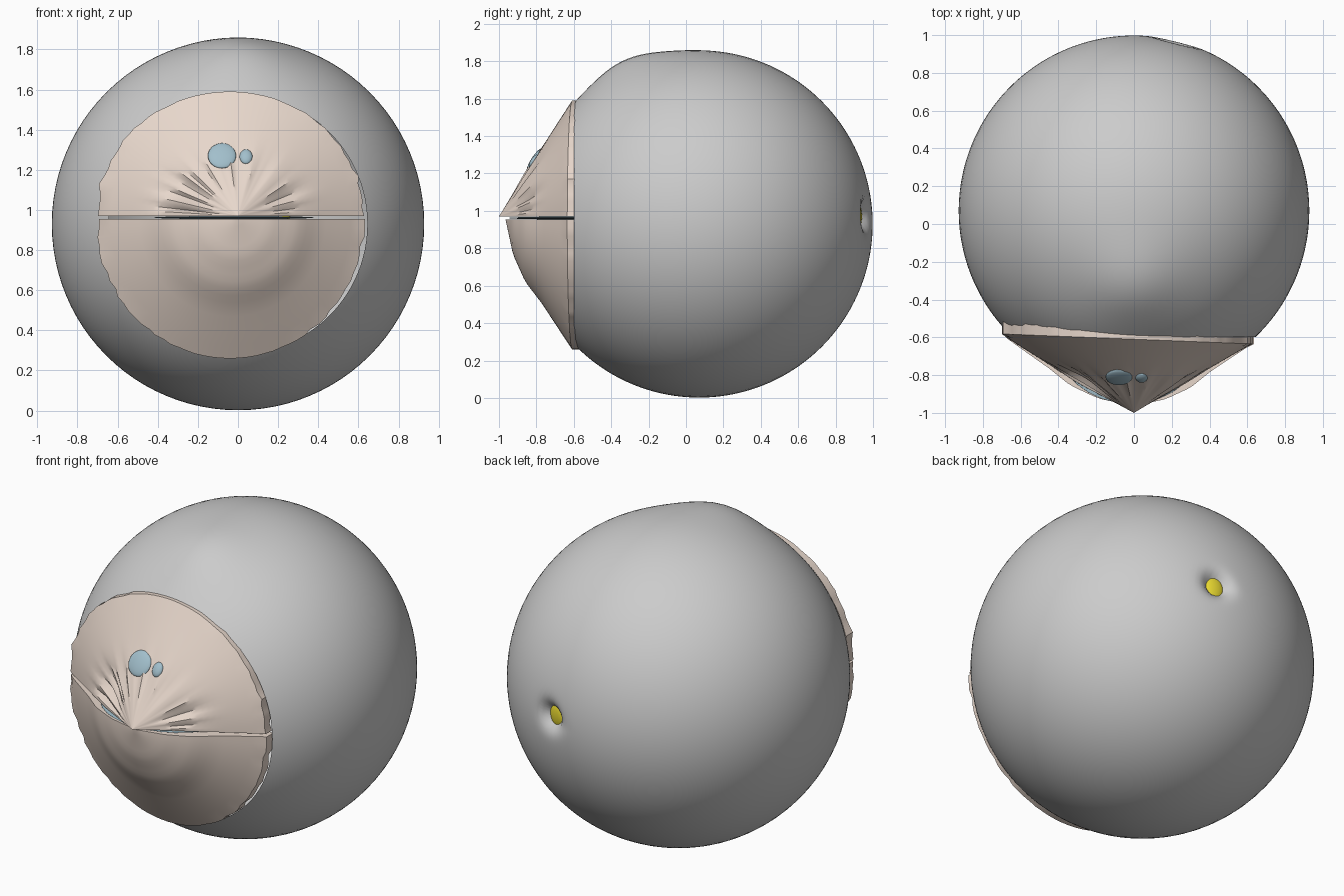
import bpy, bmesh, math, random
from mathutils import Vector

if "Cube" in bpy.data.objects:
    bpy.data.objects.remove(bpy.data.objects["Cube"])

random.seed(4)
CENTRE = Vector((0, 0.07, 0.93))
DENT = Vector((0.22, 0.965, 0.97))


def material(name, rgb):
    m = bpy.data.materials.new(name)
    m.diffuse_color = (*rgb, 1)
    m.use_nodes = True
    m.node_tree.nodes["Principled BSDF"].inputs["Base Color"].default_value = m.diffuse_color
    return m


beige = material("beige", (0.80, 0.68, 0.60))
blue = material("pale_blue", (0.36, 0.52, 0.60))
yellow = material("yellow", (0.80, 0.68, 0.03))


def make(name, rows, mat=None, closed=False, angle=40, cap=None):
    """Skin rows of points into a quad surface."""
    bm = bmesh.new()
    grid = [[bm.verts.new(p) for p in row] for row in rows]
    n = len(grid[0])
    for a, b in zip(grid, grid[1:]):
        for i in range(n if closed else n - 1):
            j = (i + 1) % n
            bm.faces.new((a[i], a[j], b[j], b[i]))
    if cap:
        left = [r[-1] for r in grid]
        right = [r[0] for r in grid[1:]]
        bm.faces.new(left[::-1] + right)
    bmesh.ops.remove_doubles(bm, verts=bm.verts, dist=1e-5)
    bmesh.ops.recalc_face_normals(bm, faces=bm.faces)
    mesh = bpy.data.meshes.new(name)
    bm.to_mesh(mesh)
    bm.free()
    ob = bpy.data.objects.new(name, mesh)
    bpy.context.collection.objects.link(ob)
    if mat:
        mesh.materials.append(mat)
    finish(ob, angle)
    return ob


def finish(ob, angle=40):
    bpy.ops.object.select_all(action='DESELECT')
    ob.select_set(True)
    bpy.context.view_layer.objects.active = ob
    bpy.ops.object.shade_smooth_by_angle(angle=math.radians(angle))


def ellipsoid(name, loc, radii, mat, rot=(0, 0, 0)):
    bpy.ops.mesh.primitive_uv_sphere_add(segments=32, ring_count=16, location=loc, rotation=rot)
    ob = bpy.context.object
    ob.name = name
    ob.scale = radii
    ob.data.materials.append(mat)
    finish(ob)


# Round body, turned about the y axis, open behind the face, dented at the back
rows = []
for k in range(73):
    u = math.radians(136) * k / 72
    row = []
    for i in range(96):
        t = 2 * math.pi * i / 96
        d = Vector((math.sin(u) * math.cos(t), math.cos(u), math.sin(u) * math.sin(t)))
        p = CENTRE + d * 0.928
        bump = (p - Vector((0, -0.32, 1.78))).length
        p += d * 0.035 * math.exp(-(bump / 0.22) ** 2)
        q = (p - DENT).length
        p -= d * 0.09 * math.exp(-(q / 0.065) ** 2)
        row.append(p)
    rows.append(row)
make("body", rows, closed=True)

# Yellow stud sunk in the dent
ellipsoid("back_stud", (0.205, 0.915, 0.97), (0.055, 0.022, 0.07), yellow, (0, 0, -0.25))


def lookup(profile, s):
    for (a, ya), (b, yb) in zip(profile, profile[1:]):
        if s <= b:
            return ya + (yb - ya) * (s - a) / (b - a)
    return profile[-1][1]


def half_face(name, profile, z0, height, crease, cap=False):
    """Half fan spreading from the nose tip to the rim, with a short rim band."""
    n, m = 48, 20
    folds = [random.uniform(-1, 1) * crease for _ in range(n + 1)]
    jag = [random.uniform(-0.012, 0.012) for _ in range(n + 1)]
    rows = []
    for k in range(m + 2):
        s = min(k / m, 1)
        row = []
        for i in range(n + 1):
            t = math.pi * i / n
            x = s * (-0.04 + (0.665 + jag[i] * (s == 1)) * math.cos(t))
            y = lookup(profile, s) - 0.04 * x * s
            if k > m:
                y += 0.055 + jag[i]
            # Folds around the nose, deepest low on the left side
            deep = math.exp(-((t - 2.75) / 0.28) ** 2) + 0.4 * math.exp(-((t - 0.25) / 0.2) ** 2)
            ring = math.exp(-((s - 0.4) / 0.17) ** 2)
            y += ring * (folds[i] * (0.25 + deep) + deep * crease)
            row.append((x, y, z0 + s * height * math.sin(t)))
        rows.append(row)
    return make(name, rows, beige, angle=35, cap=cap)


# Pointed upper face and bulging lower jaw
half_face("upper_face", [(0, -1.0), (0.5, -0.81), (1, -0.61)], 0.97, 0.62, 0.035)
half_face("lower_jaw", [(0, -0.965), (0.27, -0.925), (0.48, -0.86), (0.65, -0.77),
                        (0.87, -0.67), (1, -0.61)], 0.955, -0.695, 0.0, cap=True)

# Pale blue mouth strip and the two uneven eyes
ellipsoid("mouth_lining", (-0.02, -0.6, 0.962), (0.40, 0.35, 0.008), blue)
TILT = (-0.56, 0, 0)
ellipsoid("eye_large", (-0.08, -0.811, 1.27), (0.07, 0.018, 0.073), blue, TILT)
ellipsoid("eye_small", (0.04, -0.813, 1.265), (0.032, 0.018, 0.042), blue, TILT)
